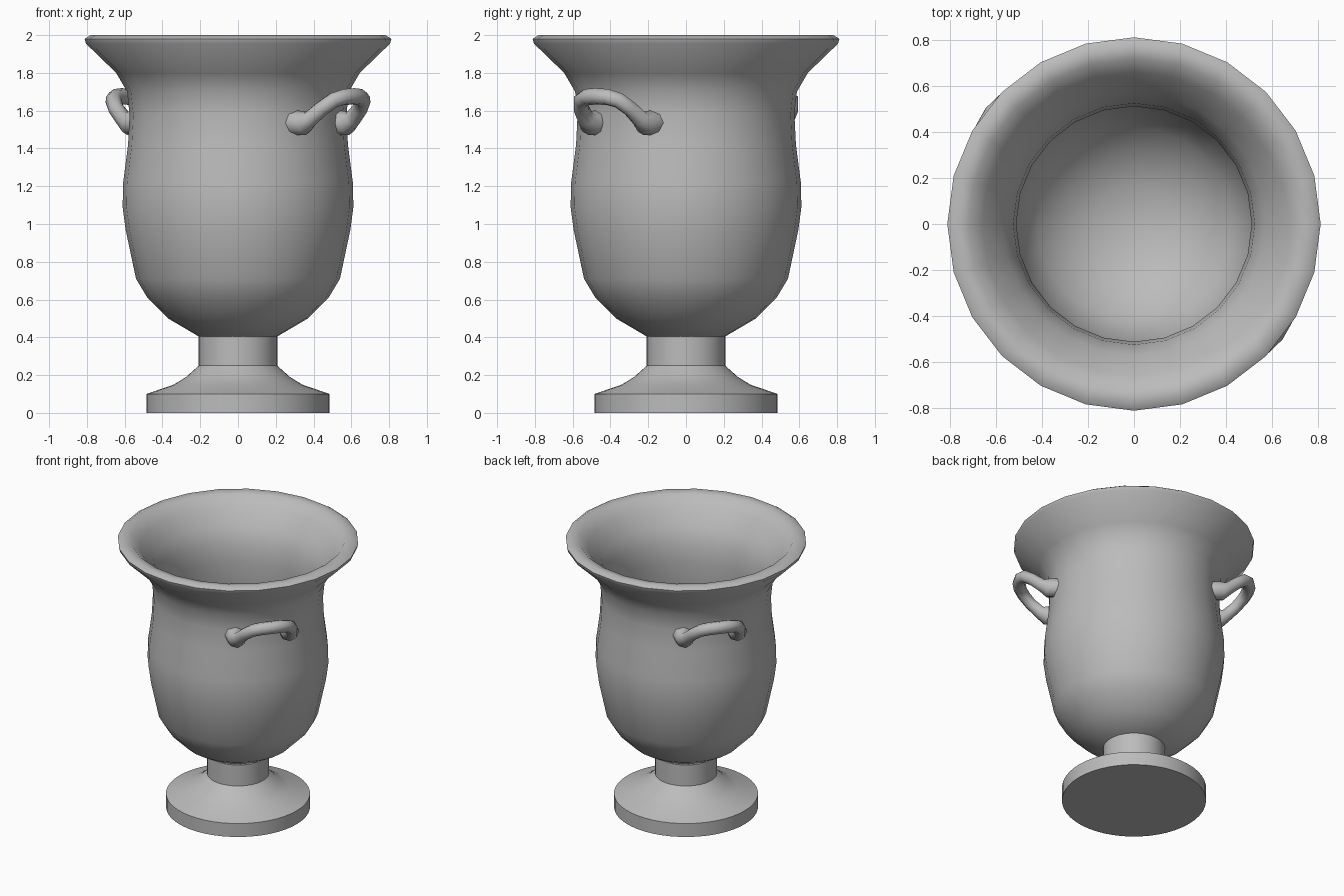
import bpy
import math
from mathutils import Vector

if "Cube" in bpy.data.objects:
    bpy.data.objects.remove(bpy.data.objects["Cube"])

stone = bpy.data.materials.new("grey_stone")
stone.use_nodes = True
stone.diffuse_color = (0.5, 0.5, 0.5, 1)
stone.node_tree.nodes["Principled BSDF"].inputs["Base Color"].default_value = stone.diffuse_color


def finish(obj, angle):
    obj.data.materials.append(stone)
    bpy.ops.object.select_all(action="DESELECT")
    obj.select_set(True)
    bpy.context.view_layer.objects.active = obj
    bpy.ops.object.shade_smooth_by_angle(angle=math.radians(angle))


def lathe(name, profile, sides, angle):
    """Revolve a profile of (radius, height) pairs that starts and ends on the axis."""
    verts = [(0, 0, profile[0][1])]
    for r, z in profile[1:-1]:
        for i in range(sides):
            a = math.tau * i / sides
            verts.append((r * math.cos(a), r * math.sin(a), z))
    verts.append((0, 0, profile[-1][1]))
    last = len(verts) - 1
    rings = len(profile) - 2
    faces = []
    for i in range(sides):
        j = (i + 1) % sides
        faces.append((0, 1 + j, 1 + i))
        for k in range(rings - 1):
            a, b = 1 + k * sides, 1 + (k + 1) * sides
            faces.append((a + i, a + j, b + j, b + i))
        top = 1 + (rings - 1) * sides
        faces.append((top + i, top + j, last))
    mesh = bpy.data.meshes.new(name)
    mesh.from_pydata(verts, [], faces)
    obj = bpy.data.objects.new(name, mesh)
    bpy.context.collection.objects.link(obj)
    finish(obj, angle)


# Foot: plinth disc, flared shoulder and stem
lathe("foot", [(0, 0), (0.485, 0), (0.485, 0.1), (0.34, 0.15), (0.275, 0.19),
               (0.208, 0.25), (0.208, 0.41), (0, 0.41)], 48, 28)

# Bowl: outer wall up to the rolled lip, then back down the inside
outer = [(0, 0.4), (0.2, 0.4), (0.37, 0.5), (0.48, 0.61), (0.54, 0.71), (0.595, 0.97),
         (0.611, 1.09), (0.608, 1.22), (0.582, 1.42), (0.574, 1.58), (0.587, 1.7),
         (0.645, 1.8), (0.805, 1.955), (0.812, 1.98), (0.78, 2)]
inner = [(0.72, 1.99), (0.66, 1.93), (0.57, 1.82), (0.525, 1.71), (0.512, 1.58),
         (0.52, 1.42), (0.545, 1.22), (0.548, 1.09), (0.53, 0.97), (0.48, 0.74),
         (0.42, 0.65), (0.32, 0.55), (0.17, 0.48), (0, 0.46)]
lathe("bowl", outer + inner, 24, 60)

# Handles: (outward, sideways, height, thickness) along one half, then mirrored
half = [(0.5, 0.185, 1.535, 0.066), (0.585, 0.185, 1.535, 0.066),
        (0.625, 0.182, 1.555, 0.046), (0.69, 0.165, 1.61, 0.042),
        (0.74, 0.125, 1.655, 0.043), (0.765, 0.07, 1.672, 0.044)]
path = half + [(0.775, 0, 1.676, 0.044)] + [(d, -t, z, r) for d, t, z, r in reversed(half)]


def handle(name, degrees):
    a = math.radians(degrees)
    out = Vector((math.cos(a), math.sin(a), 0))
    side = Vector((-math.sin(a), math.cos(a), 0))
    curve = bpy.data.curves.new(name, "CURVE")
    curve.dimensions = "3D"
    curve.bevel_depth = 1
    curve.bevel_resolution = 2
    curve.use_fill_caps = True
    spline = curve.splines.new("POLY")
    spline.points.add(len(path) - 1)
    for point, (d, t, z, r) in zip(spline.points, path):
        point.co = (*(out * d + side * t + Vector((0, 0, z))), 1)
        point.radius = r
    obj = bpy.data.objects.new(name, curve)
    bpy.context.collection.objects.link(obj)
    bpy.ops.object.select_all(action="DESELECT")
    obj.select_set(True)
    bpy.context.view_layer.objects.active = obj
    bpy.ops.object.convert(target="MESH")
    finish(bpy.context.view_layer.objects.active, 60)


handle("front_handle", -38)
handle("back_handle", 142)
